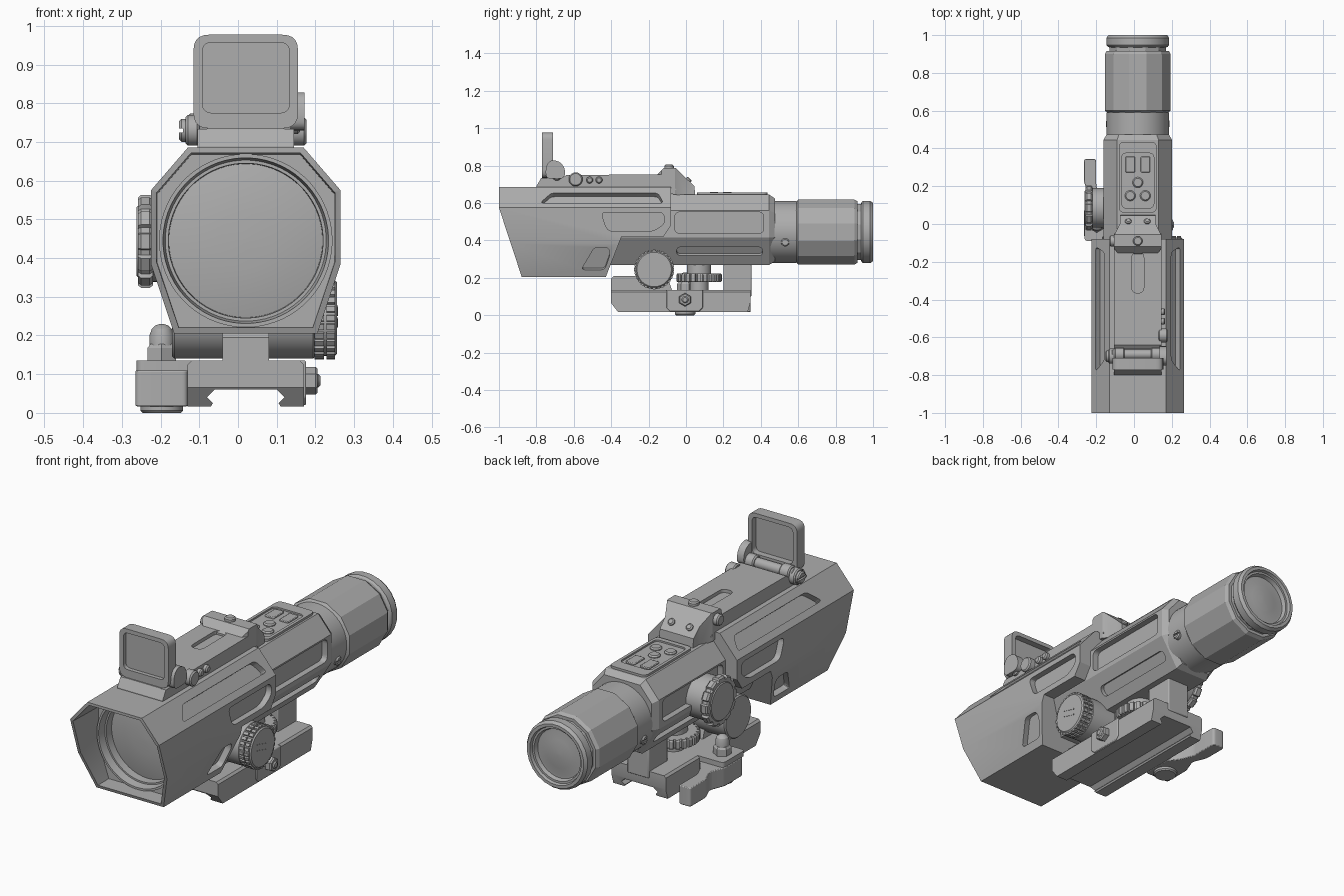
import bpy, bmesh, math
from mathutils import Matrix

if "Cube" in bpy.data.objects:
    bpy.data.objects.remove(bpy.data.objects["Cube"])

grey = bpy.data.materials.new("matte grey")
grey.use_nodes = True
grey.diffuse_color = (0.42, 0.42, 0.42, 1)
for node in grey.node_tree.nodes:
    if node.type == 'BSDF_PRINCIPLED':
        node.inputs["Base Color"].default_value = grey.diffuse_color

AX, AZ = 0.02, 0.445          # optical axis
AXIS = (AX, AZ)
parts = []


def loft(name, axis, pts, sections, at=(0, 0), bevel=0):
    """Skin one outline, scaled at each (position, scale), along an axis."""
    bm = bmesh.new()
    rings = []
    for t, s in sections:
        ring = []
        for p, q in pts:
            u, v = at[0] + p * s, at[1] + q * s
            co = {'x': (t, u, v), 'y': (u, t, v), 'z': (u, v, t)}[axis]
            ring.append(bm.verts.new(co))
        rings.append(ring)
    n = len(pts)
    for a, b in zip(rings, rings[1:]):
        for i in range(n):
            bm.faces.new((a[i], a[(i + 1) % n], b[(i + 1) % n], b[i]))
    bm.faces.new(rings[0])
    bm.faces.new(rings[-1])
    bmesh.ops.recalc_face_normals(bm, faces=bm.faces)
    me = bpy.data.meshes.new(name)
    bm.to_mesh(me)
    bm.free()
    me.materials.append(grey)
    ob = bpy.data.objects.new(name, me)
    bpy.context.collection.objects.link(ob)
    parts.append(ob)
    if bevel:
        m = ob.modifiers.new("bevel", 'BEVEL')
        m.width, m.segments, m.limit_method = bevel, 2, 'ANGLE'
    return ob


def prism(name, axis, pts, a, b, at=(0, 0), bevel=0):
    return loft(name, axis, pts, [(a, 1), (b, 1)], at, bevel)


def ngon(n, r=1, turn=0.5):
    return [(r * math.cos((i + turn) * math.tau / n), r * math.sin((i + turn) * math.tau / n)) for i in range(n)]


def lathe(name, axis, at, profile, n=48):
    return loft(name, axis, ngon(n), profile, at)


def disc(name, axis, at, r, a, b, n=32):
    e = min(0.006, abs(b - a) / 3) * (1 if b > a else -1)
    return lathe(name, axis, at, [(a, r - abs(e)), (a + e, r), (b - e, r), (b, r - abs(e))], n)


def gear(teeth, r, depth):
    return [(k * math.cos((i + o) * math.tau / teeth), k * math.sin((i + o) * math.tau / teeth))
            for i in range(teeth) for o, k in ((-0.3, r), (0.3, r), (0.38, r - depth), (0.62, r - depth))]


def box(u0, u1, v0, v1):
    return [(u0, v0), (u1, v0), (u1, v1), (u0, v1)]


def rounded(pts, r, steps=5):
    """Round each corner of an outline with a quadratic arc."""
    out = []
    for i, c in enumerate(pts):
        ends = []
        for q in (pts[i - 1], pts[(i + 1) % len(pts)]):
            k = min(r / math.dist(c, q), 0.48)
            ends.append((c[0] + (q[0] - c[0]) * k, c[1] + (q[1] - c[1]) * k))
        for j in range(steps + 1):
            t = j / steps
            out.append(tuple((1 - t) ** 2 * ends[0][d] + 2 * t * (1 - t) * c[d] + t * t * ends[1][d] for d in (0, 1)))
    return out


def symmetric(half):
    return half + [(-x, z) for x, z in reversed(half)]


def boolean(ob, tool, op='DIFFERENCE'):
    m = ob.modifiers.new("cut", 'BOOLEAN')
    m.object, m.operation, m.solver = tool, op, 'EXACT'
    dg = bpy.context.evaluated_depsgraph_get()
    me = bpy.data.meshes.new_from_object(ob.evaluated_get(dg))
    ob.modifiers.clear()
    ob.data = me
    parts.remove(tool)
    bpy.data.objects.remove(tool)


def side_pockets(ob, pts, x, z, angle=0, depth=0.03):
    """Sink the same pocket into a tilted face on both sides of the axis."""
    for s in (1, -1):
        tool = prism("pocket", 'x', pts, -depth, 0.06)
        tool.data.transform(Matrix.Translation((AX + s * x, 0, z)) @ Matrix.Diagonal((s, 1, 1, 1))
                            @ Matrix.Rotation(-math.radians(angle), 4, 'Y'))
        if s < 0:
            tool.data.flip_normals()
        boolean(ob, tool)


# Hood: octagon section trimmed by the side outline
octagon = symmetric([(0.15, 0.24), (0.245, 0.13), (0.245, -0.06), (0.185, -0.24)])
hood = prism("hood", 'y', octagon, -1.1, 0.1, AXIS)
boolean(hood, prism("outline", 'x', [(-1, 0.75), (-1, 0.575), (-0.86, 0.15), (-0.45, 0.15), (-0.345, 0.42),
                                     (-0.12, 0.42), (-0.08, 0.48), (-0.08, 0.75)], -0.5, 0.5), 'INTERSECT')
boolean(hood, loft("mouth", 'y', octagon, [(-1.1, 0.95), (-0.8, 0.93)], AXIS))
boolean(hood, disc("bore", 'y', AXIS, 0.222, -0.9, -0.66, 64))
side_pockets(hood, rounded([(-0.78, -0.035), (-0.12, -0.035), (-0.15, 0.035), (-0.72, 0.035)], 0.02), 0.2, 0.627, 40.8)
side_pockets(hood, rounded([(-0.455, 0.055), (-0.42, -0.045), (-0.17, -0.045), (-0.11, 0.0), (-0.12, 0.055)], 0.03),
             0.245, 0.495)
side_pockets(hood, rounded([(-0.56, -0.06), (-0.435, -0.06), (-0.405, 0.03), (-0.415, 0.065), (-0.49, 0.065)], 0.02),
             0.217, 0.3, -18.4)

# Front lens
lathe("front_lens_ring", 'y', AXIS, [(-0.65, 0.224), (-0.82, 0.224), (-0.82, 0.214), (-0.78, 0.208),
                                     (-0.78, 0.2), (-0.73, 0.198)], 64)
lathe("front_lens", 'y', AXIS, [(-0.66, 0.2), (-0.74, 0.199), (-0.752, 0.14), (-0.757, 0.07), (-0.759, 0.01)], 64)

# Receiver
body = loft("receiver", 'y', symmetric([(0.11, 0.2), (0.182, 0.115), (0.182, -0.03), (0.09, -0.175)]),
            [(-0.5, 1), (0.445, 1), (0.475, 0.9)], AXIS)
side_pockets(body, rounded(box(-0.06, 0.415, -0.057, 0.057), 0.03), 0.182, 0.495)
side_pockets(body, rounded(box(-0.05, 0.41, -0.027, 0.027), 0.025), 0.135, 0.342, -31.8, 0.02)

# Eyepiece
lathe("eyepiece_neck", 'y', AXIS, [(0.44, 0.166), (0.59, 0.166), (0.6, 0.155)])
lathe("eyepiece_barrel", 'y', AXIS, [(0.585, 0.16), (0.6, 0.18), (0.9, 0.18), (0.917, 0.17), (0.917, 0.155),
                                     (0.95, 0.155)], 12)
lathe("eyepiece_rim", 'y', AXIS, [(0.935, 0.15), (0.938, 0.16), (0.947, 0.168), (0.985, 0.168), (1, 0.157),
                                  (1, 0.142), (0.985, 0.138), (0.985, 0.128), (0.965, 0.122), (0.965, 0.11),
                                  (0.972, 0.07), (0.976, 0.01)], 24)
for s in (1, -1):
    screw = disc("neck_screw", 'x', (0.53, 0.39), 0.022, AX + s * 0.14, AX + s * 0.168)
    boolean(screw, prism("slot", 'x', box(-0.03, 0.03, -0.004, 0.004), AX + s * 0.162, AX + s * 0.19, (0.53, 0.39)))

# Top rail with its slot, and the raised rear block
rail = prism("top_rail", 'x', [(-0.8, 0.67), (-0.8, 0.69), (-0.775, 0.733), (-0.66, 0.735), (-0.64, 0.75),
                               (-0.12, 0.753), (-0.05, 0.67)], AX - 0.125, AX + 0.125)
boolean(rail, prism("slot", 'z', rounded(box(-0.012, 0.052, -0.365, -0.15), 0.03), 0.735, 0.8))
rear = prism("rear_block", 'x', [(-0.16, 0.66), (-0.16, 0.745), (-0.12, 0.787), (-0.055, 0.787), (0.045, 0.69),
                                 (0.05, 0.63)], AX - 0.125, AX + 0.125)
boolean(rear, prism("taper", 'z', symmetric([(0.07, -0.2), (0.125, -0.13), (0.125, -0.06), (0.095, 0.0), (0.09, 0.1)]),
                    0.5, 0.9, (AX, 0)), 'INTERSECT')
disc("adjuster_screw", 'z', (AX, -0.09), 0.025, 0.78, 0.805)
disc("block_side_screw", 'x', (-0.09, 0.745), 0.028, -0.13, -0.08)
for x in (-0.03, 0.07):
    dot = disc("block_screw", 'y', (x, 0), 0.017, -0.01, 0.015)
    dot.data.transform(Matrix.Translation((0, 0.01, 0.72)) @ Matrix.Rotation(math.radians(45), 4, 'X'))

# Reflex sight
frame = prism("sight_frame", 'y', rounded(box(-0.115, 0.155, 0.735, 0.977), 0.04), -0.77, -0.71)
boolean(frame, prism("opening", 'y', rounded(box(-0.092, 0.133, 0.775, 0.957), 0.025), -0.8, -0.6))
prism("sight_window", 'y', rounded(box(-0.095, 0.136, 0.772, 0.96), 0.025), -0.75, -0.742)
prism("sight_foot", 'x', [(-0.79, 0.68), (-0.775, 0.735), (-0.69, 0.735), (-0.67, 0.68)], -0.08, 0.12)
disc("hinge_pin", 'x', (-0.69, 0.745), 0.025, -0.12, 0.16)
for a, b in ((-0.105, -0.05), (0.09, 0.145)):
    disc("hinge_knuckle", 'x', (-0.69, 0.745), 0.035, a, b)
prism("hinge_ear", 'x', rounded([(-0.75, 0.73), (-0.75, 0.8), (-0.72, 0.833), (-0.67, 0.82), (-0.645, 0.78),
                                 (-0.65, 0.73)], 0.03), 0.135, 0.172)
disc("hinge_cap", 'x', (-0.7, 0.73), 0.04, -0.135, -0.1)
cap = disc("hinge_knob", 'x', (-0.7, 0.73), 0.03, -0.152, -0.12)
boolean(cap, prism("slot", 'x', box(-0.04, 0.04, -0.005, 0.005), -0.2, -0.142, (-0.7, 0.73)))
disc("rail_knob", 'x', (-0.59, 0.727), 0.037, 0.13, 0.177)
for y in (-0.515, -0.465):
    disc("rail_button", 'x', (y, 0.723), 0.018, 0.13, 0.165)

# Keypad on the receiver
pad = prism("keypad", 'z', rounded(box(-0.08, 0.12, 0.06, 0.435), 0.03), 0.63, 0.656)
boolean(pad, prism("well", 'z', rounded(box(-0.065, 0.105, 0.085, 0.375), 0.025), 0.648, 0.7))
for x in (-0.02, 0.06):
    prism("square_button", 'z', rounded(box(-0.025, 0.025, -0.042, 0.042), 0.008), 0.64, 0.656, (x, 0.315), 0.003)
for x, y in ((0.02, 0.22), (-0.02, 0.15), (0.06, 0.15)):
    disc("round_button", 'z', (x, y), 0.028, 0.64, 0.658)

# Left side dial
DIAL = (0.085, 0.443)
disc("dial_base", 'x', DIAL, 0.105, -0.225, -0.1, 48)
loft("dial_grip", 'x', gear(12, 0.122, 0.01), [(-0.258, 0.94), (-0.25, 1), (-0.228, 1), (-0.22, 0.94)], DIAL)
disc("dial_face", 'x', DIAL, 0.095, -0.262, -0.24, 48)

# Cross turret under the receiver
TURRET = (-0.17, 0.245)
disc("turret_drum", 'x', TURRET, 0.105, -0.17, 0.2, 48)
for a, b in ((0.198, 0.222), (0.228, 0.25)):
    prism("turret_knurl", 'x', gear(28, 0.107, 0.007), a, b, TURRET)
disc("turret_cap", 'x', TURRET, 0.098, 0.19, 0.256, 48)
for k in (-0.015, 0.015):
    prism("turret_mark", 'x', [(-0.045, k + 0.012), (0.035, k - 0.01), (0.035, k - 0.005), (-0.045, k + 0.017)],
          0.25, 0.258, TURRET)

# Mount base with dovetail groove
base = prism("mount_base", 'y', symmetric([(0.14, 0.135), (0.15, 0.125), (0.15, 0.017), (0.09, 0.017), (0.085, 0.025),
                                           (0.1, 0.04), (0.08, 0.06)]), -0.5, 0.5, (AX, 0))
boolean(base, prism("outline", 'x', [(-0.4, 0.2), (-0.4, 0.065), (-0.35, 0.0), (0.325, 0.0), (0.345, 0.07),
                                     (0.345, 0.2)], -0.5, 0.5), 'INTERSECT')
prism("front_post", 'x', [(-0.4, 0.12), (-0.4, 0.195), (-0.385, 0.21), (-0.1, 0.21), (-0.07, 0.12)], -0.04, 0.08)
prism("rear_post", 'x', box(0.2, 0.35, 0.1, 0.3), -0.04, 0.08, bevel=0.006)
prism("clamp_plate", 'x', [(-0.105, 0.135), (-0.105, 0.04), (-0.085, 0.02), (0.07, 0.02), (0.09, 0.04), (0.09, 0.135)],
      0.12, 0.176, bevel=0.004)
loft("clamp_nut", 'x', ngon(6), [(0.17, 0.036), (0.2, 0.036), (0.206, 0.03)], (-0.005, 0.083))
disc("clamp_bolt", 'x', (-0.005, 0.083), 0.018, 0.17, 0.213)

# Height wheel
disc("wheel_neck", 'z', (AX, 0.07), 0.065, 0.215, 0.3)
loft("height_wheel", 'z', gear(24, 0.122, 0.012), [(0.177, 0.96), (0.184, 1), (0.216, 1), (0.223, 0.96)], (AX, 0.07))
disc("wheel_stem", 'z', (AX, 0.07), 0.05, 0.12, 0.19)

# Quick release lever
PIVOT = (-0.197, -0.005)
prism("lever", 'z', rounded([(-0.265, -0.07), (-0.13, -0.07), (-0.13, 0.08), (-0.17, 0.13), (-0.2, 0.2), (-0.2, 0.345),
                             (-0.265, 0.345), (-0.265, 0.22), (-0.235, 0.15), (-0.265, 0.07)], 0.015),
      0.017, 0.11, bevel=0.004)
prism("lever_plate", 'z', rounded(box(-0.262, -0.1, -0.09, 0.08), 0.02), 0.108, 0.135)
disc("lever_bolt_head", 'z', PIVOT, 0.055, 0, 0.03)
loft("acorn_nut_hex", 'z', ngon(6), [(0.13, 0.042), (0.168, 0.042), (0.178, 0.034)], PIVOT)
lathe("acorn_nut_dome", 'z', PIVOT, [(0.17, 0.032), (0.2, 0.032), (0.217, 0.026), (0.226, 0.016), (0.23, 0.004)], 24)

# Smooth round surfaces, keep facets crisp
bpy.ops.object.select_all(action='DESELECT')
for ob in parts:
    ob.select_set(True)
bpy.context.view_layer.objects.active = parts[0]
bpy.ops.object.shade_smooth_by_angle(angle=math.radians(24))
